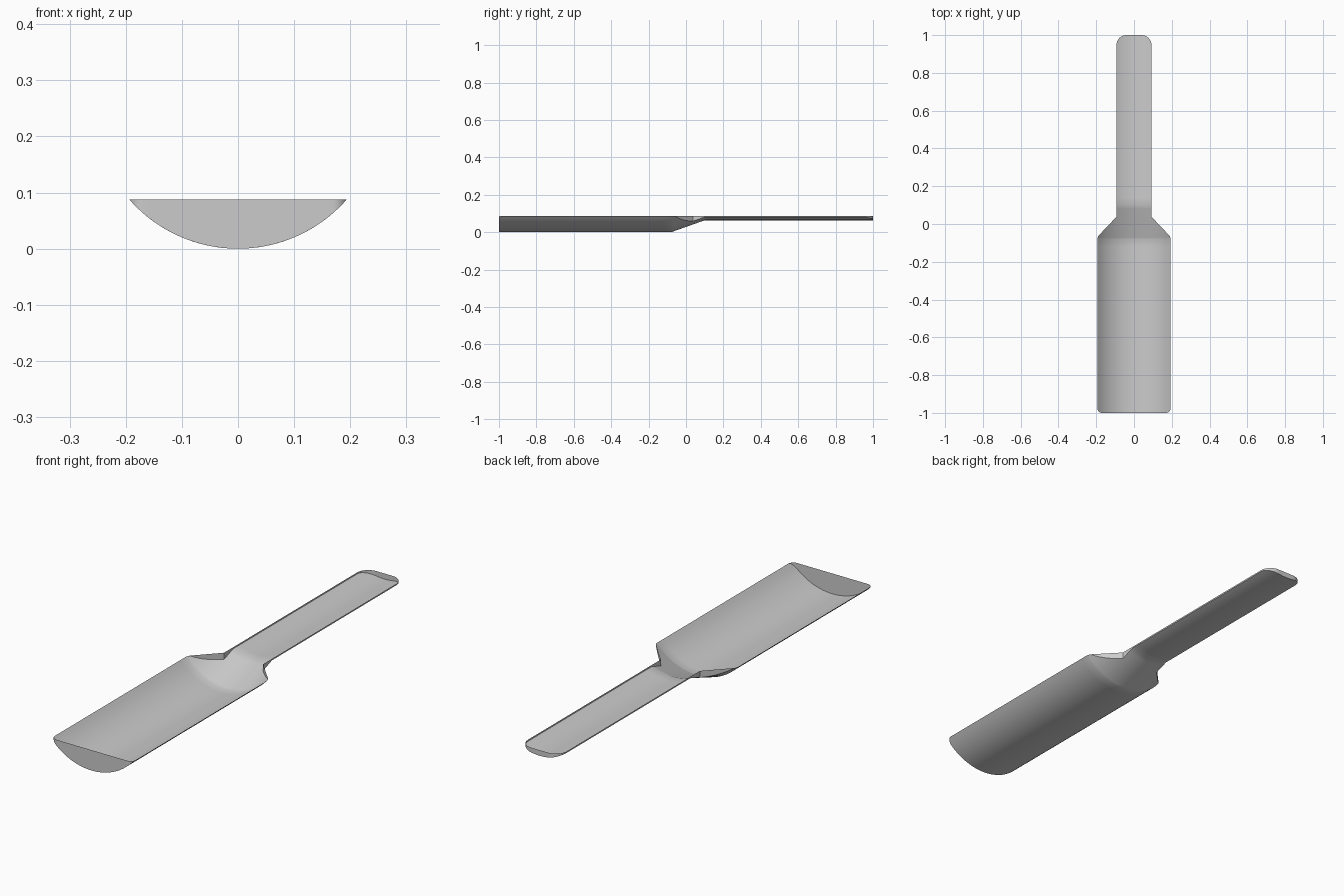
import bpy
import bmesh
from math import sin, cos, pi, radians, sqrt

cube = bpy.data.objects.get("Cube")
if cube:
    bpy.data.objects.remove(cube, do_unlink=True)

RIM = 0.088          # height of the open top
BOWL = 0.194         # half width of the bowl
HANDLE = 0.093       # half width of the handle
RADIUS = (BOWL ** 2 + RIM ** 2) / (2 * RIM)
LIFT = 0.064         # handle floor above bowl floor
RAMP_START, RAMP_END = -0.08, 0.10
COLUMNS = 32


def floor_height(x, y):
    """Trough of constant radius, ramping up from bowl to handle."""
    t = min(max((y - RAMP_START) / (RAMP_END - RAMP_START), 0), 1)
    return min(RIM, LIFT * t + RADIUS - sqrt(RADIUS ** 2 - x * x))


def corner(half_width, y, r, direction):
    """Rounded plan corner, from the end inwards; direction points to the end."""
    return [(half_width - r + r * sin(a), y - direction * (r - r * cos(a)))
            for a in (i * pi / 16 for i in range(9))]


# Plan outline as half widths along the length
outline = corner(BOWL, -1, 0.025, -1)
outline += [(BOWL, y) for y in (-0.7, -0.4, -0.12, RAMP_START)]
outline += [(0.192, -0.071), (0.188, -0.062)]
outline += [(0.188 + (HANDLE - 0.188) * i / 8, -0.062 + 0.1 * i / 8) for i in range(1, 9)]
outline += [(HANDLE, y) for y in (0.06, 0.08, RAMP_END, 0.14, 0.4, 0.7)]
outline += corner(HANDLE, 1, 0.053, 1)[::-1]

bm = bmesh.new()

# Curved trough
rows = []
for w, y in outline:
    xs = [w * (2 * i / COLUMNS - 1) for i in range(COLUMNS + 1)]
    rows.append([bm.verts.new((x, y, floor_height(x, y))) for x in xs])
for a, b in zip(rows, rows[1:]):
    for i in range(COLUMNS):
        bm.faces.new((a[i], b[i], b[i + 1], a[i + 1]))


def wall(path):
    """Upright wall from a floor edge to the rim."""
    tops = [bm.verts.new((v.co.x, v.co.y, RIM)) for v in path]
    for i in range(len(path) - 1):
        if max(RIM - path[i].co.z, RIM - path[i + 1].co.z) > 0.0002:
            bm.faces.new((path[i], path[i + 1], tops[i + 1], tops[i]))


# Side walls and both end caps
wall([r[-1] for r in rows])
wall([r[0] for r in reversed(rows)])
wall(rows[0])
wall(list(reversed(rows[-1])))

bmesh.ops.remove_doubles(bm, verts=bm.verts, dist=0.00005)
bmesh.ops.delete(bm, geom=[v for v in bm.verts if not v.link_faces], context='VERTS')
bmesh.ops.recalc_face_normals(bm, faces=bm.faces)

# Outside of the trough faces down
bm.faces.ensure_lookup_table()
if sum(f.normal.z * f.calc_area() for f in bm.faces) > 0:
    bmesh.ops.reverse_faces(bm, faces=bm.faces)

mesh = bpy.data.meshes.new("scoop")
bm.to_mesh(mesh)
bm.free()
scoop = bpy.data.objects.new("scoop", mesh)
bpy.context.collection.objects.link(scoop)

# Plain grey metal
grey = bpy.data.materials.new("grey_metal")
grey.use_nodes = True
colour = (0.6, 0.6, 0.6, 1)
grey.diffuse_color = colour
grey.node_tree.nodes["Principled BSDF"].inputs["Base Color"].default_value = colour
mesh.materials.append(grey)

# Smooth curves with crisp wall edges
bpy.ops.object.select_all(action='DESELECT')
scoop.select_set(True)
bpy.context.view_layer.objects.active = scoop
bpy.ops.object.shade_smooth_by_angle(angle=radians(30))
